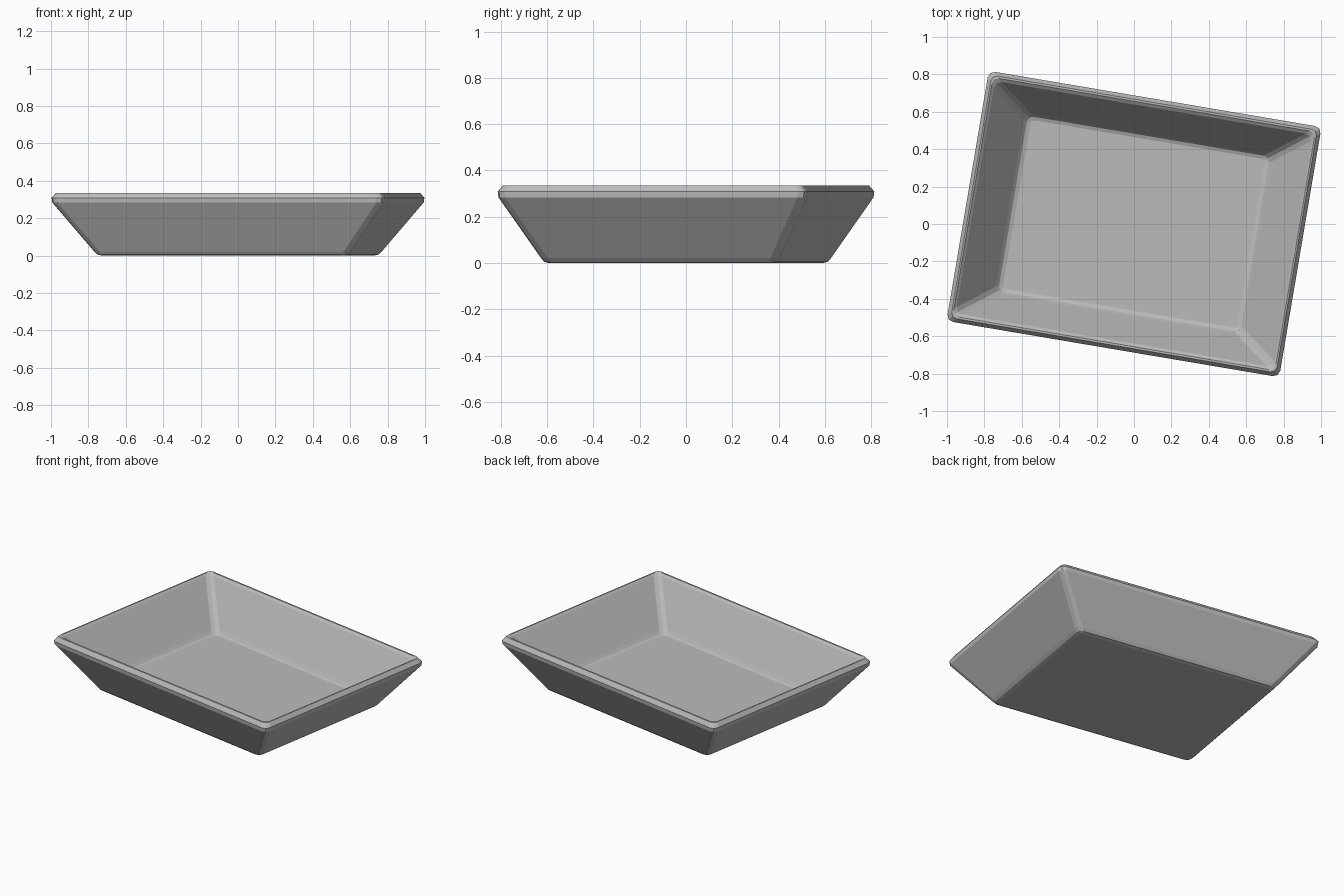
import bpy, bmesh, math
from mathutils import Matrix, Vector

cube = bpy.data.objects.get("Cube")
if cube:
    bpy.data.objects.remove(cube, do_unlink=True)

# plain grey material
grey = bpy.data.materials.new("light_grey")
grey.use_nodes = True
colour = (0.5, 0.5, 0.5, 1)
grey.diffuse_color = colour
grey.node_tree.nodes["Principled BSDF"].inputs["Base Color"].default_value = colour

STEPS = 2  # facets per rounded corner


def rounded_ring(bm, half_x, half_y, z, radius):
    """Rectangle outline with faceted corners, counter-clockwise."""
    ring = []
    for i, (sx, sy) in enumerate([(1, 1), (-1, 1), (-1, -1), (1, -1)]):
        for k in range(STEPS + 1):
            a = (i + k / STEPS) * math.pi / 2
            ring.append(bm.verts.new((sx * (half_x - radius) + radius * math.cos(a),
                                      sy * (half_y - radius) + radius * math.sin(a), z)))
    return ring


# wall section, from underside over the rim to the inner floor:
# half length, half width, height, corner radius
section = [
    (0.660, 0.490, 0.000, 0.020),
    (0.681, 0.511, 0.006, 0.030),
    (0.697, 0.523, 0.022, 0.035),
    (0.899, 0.675, 0.284, 0.035),
    (0.902, 0.678, 0.309, 0.035),
    (0.882, 0.658, 0.335, 0.030),
    (0.874, 0.647, 0.335, 0.030),
    (0.860, 0.630, 0.322, 0.035),
    (0.672, 0.488, 0.078, 0.035),
    (0.656, 0.476, 0.061, 0.030),
    (0.635, 0.458, 0.054, 0.020),
]

# tapered tray
bm = bmesh.new()
rings = [rounded_ring(bm, *level) for level in section]
for low, high in zip(rings, rings[1:]):
    n = len(low)
    for i in range(n):
        j = (i + 1) % n
        bm.faces.new((low[i], low[j], high[j], high[i]))
bm.faces.new(rings[0][::-1])   # underside
bm.faces.new(rings[-1])        # inner floor
bmesh.ops.rotate(bm, cent=Vector(), verts=bm.verts,
                 matrix=Matrix.Rotation(math.radians(-9.6), 3, 'Z'))
bmesh.ops.recalc_face_normals(bm, faces=bm.faces)

mesh = bpy.data.meshes.new("tray")
bm.to_mesh(mesh)
bm.free()
mesh.materials.append(grey)
tray = bpy.data.objects.new("tray", mesh)
bpy.context.collection.objects.link(tray)
